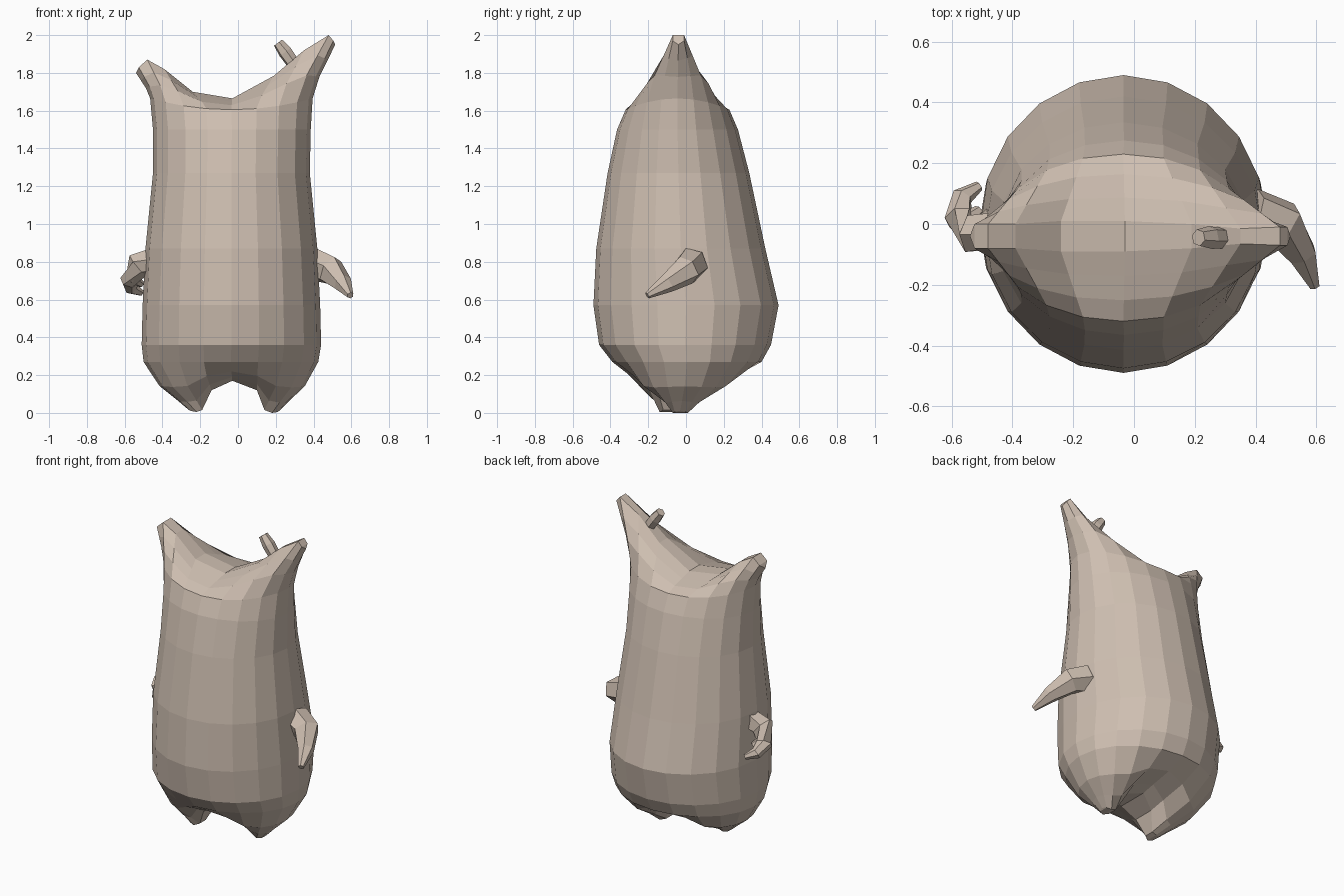
import bpy, bmesh
from math import cos, sin, pi
from mathutils import Vector

if "Cube" in bpy.data.objects:
    bpy.data.objects.remove(bpy.data.objects["Cube"])

N = 20
mat = bpy.data.materials.new("tan")
mat.diffuse_color = (0.62, 0.52, 0.44, 1)
mat.use_nodes = True
mat.node_tree.nodes["Principled BSDF"].inputs["Base Color"].default_value = mat.diffuse_color


def finish(bm, name):
    bmesh.ops.recalc_face_normals(bm, faces=bm.faces)
    me = bpy.data.meshes.new(name)
    bm.to_mesh(me)
    bm.free()
    me.materials.append(mat)
    ob = bpy.data.objects.new(name, me)
    bpy.context.collection.objects.link(ob)
    return ob


def bridge(bm, a, b):
    n = len(a)
    for i in range(n):
        bm.faces.new((a[i], a[(i + 1) % n], b[(i + 1) % n], b[i]))


def oval(z, x0, x1, y0, y1, lift=0):
    pts = []
    for i in range(N):
        c, s = cos(2 * pi * i / N), sin(2 * pi * i / N)
        pts.append(Vector(((x0 + x1) / 2 + (x1 - x0) / 2 * c,
                           (y0 + y1) / 2 + (y1 - y0) / 2 * s, z + lift * c * c)))
    return pts


def ridge(half):
    """Closed narrow loop from (x, y centre, half width, z) stations, right to left."""
    return [Vector((half[min(i, N - i)][0],
                    half[min(i, N - i)][1] + half[min(i, N - i)][2] * (1 if i <= N // 2 else -1),
                    half[min(i, N - i)][3])) for i in range(N)]


def blend(a, b, t, tz):
    return [Vector((p.x + (q.x - p.x) * t, p.y + (q.y - p.y) * t, p.z + (q.z - p.z) * tz))
            for p, q in zip(a, b)]


# Feet tips and the arch between them
feet = ridge([(.22, -.03, 0, .012), (.21, -.03, .03, .005), (.18, -.03, .04, 0),
              (.14, -.03, .03, .015), (.10, -.03, .07, .12), (-.03, -.05, .10, .17),
              (-.14, -.08, .07, .12), (-.19, -.09, .03, .015), (-.22, -.10, .04, .005),
              (-.25, -.10, .03, .01), (-.26, -.10, 0, .015)])
# Ear tips and the saddle between them
ears = ridge([(.515, -.04, 0, 1.95), (.505, -.04, .03, 1.97), (.48, -.04, .03, 2.0),
              (.35, -.04, .025, 1.92), (.19, -.04, .04, 1.785), (-.03, -.04, .05, 1.665),
              (-.24, -.04, .05, 1.70), (-.39, -.04, .04, 1.82), (-.48, -.04, .04, 1.87),
              (-.525, -.04, .04, 1.83), (-.54, -.04, 0, 1.80)])

low = oval(.27, -.50, .425, -.39, .40)
rim = oval(1.605, -.465, .395, -.32, .23, .06)
loops = [feet, blend(low, feet, .75, .8), blend(low, feet, .35, .5), low,
         oval(.36, -.51, .44, -.46, .45), oval(.57, -.505, .435, -.49, .49),
         oval(.87, -.49, .42, -.475, .42), oval(1.27, -.45, .38, -.415, .335),
         oval(1.50, -.45, .385, -.365, .275), rim,
         blend(rim, ears, .3, .4), blend(rim, ears, .65, .7), ears]

# Body with ears and feet in one skin
bm = bmesh.new()
rings = [[bm.verts.new(p) for p in loop] for loop in loops]
for a, b in zip(rings, rings[1:]):
    bridge(bm, a, b)
for r in (rings[0], rings[-1]):
    for i in range(N // 2):
        quad = [r[i], r[i + 1], r[(N - i - 1) % N], r[(N - i) % N]]
        bm.faces.new(list(dict.fromkeys(quad)))
finish(bm, "body")


def limb(name, path, sides=6):
    """Faceted tube through (x, y, z, radius) points."""
    bm = bmesh.new()
    pts = [Vector(p[:3]) for p in path]
    rings = []
    for k, p in enumerate(path):
        d = pts[min(k + 1, len(pts) - 1)] - pts[max(k - 1, 0)]
        u = d.cross(Vector((0.3, 0.2, 1))).normalized()
        v = d.cross(u).normalized()
        rings.append([bm.verts.new(pts[k] + p[3] * (cos(2 * pi * i / sides) * u + sin(2 * pi * i / sides) * v))
                      for i in range(sides)])
    for a, b in zip(rings, rings[1:]):
        bridge(bm, a, b)
    bm.faces.new(rings[0])
    bm.faces.new(rings[-1])
    finish(bm, name)


# Arms, thumb and the little horn
limb("right_arm", [(.39, .03, .79, .09), (.49, .0, .755, .08), (.555, -.10, .685, .05), (.595, -.205, .622, .018)])
limb("left_arm", [(-.44, -.0, .81, .075), (-.53, -.03, .78, .07), (-.575, .02, .70, .05),
                  (-.565, .09, .66, .035), (-.51, .125, .635, .017)])
limb("left_thumb", [(-.565, .0, .72, .035), (-.51, .045, .68, .018)])
limb("small_horn", [(.30, -.045, 1.84, .035), (.25, -.045, 1.91, .038), (.212, -.045, 1.96, .028)])
